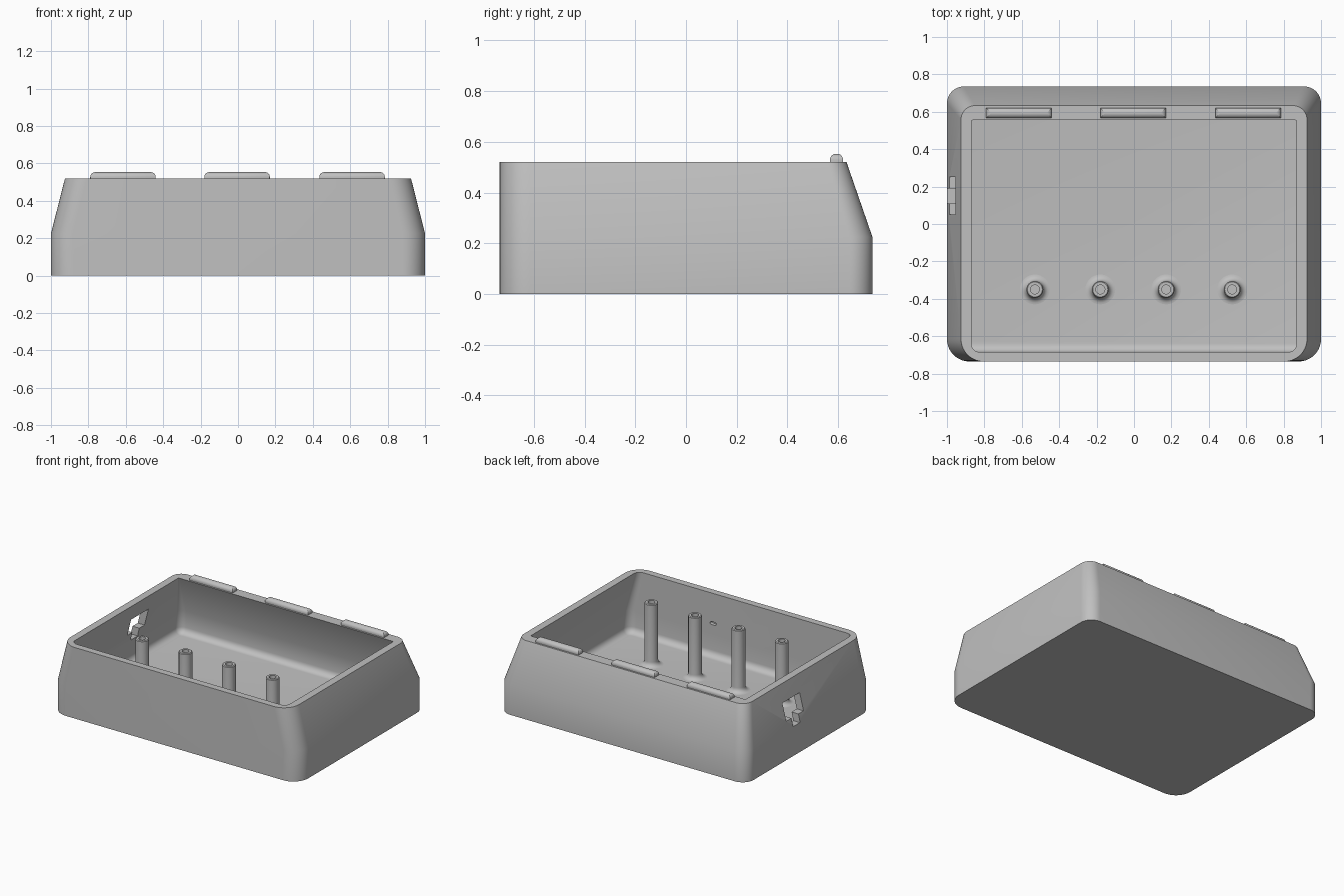
import bpy, bmesh, math

cube = bpy.data.objects.get("Cube")
if cube:
    bpy.data.objects.remove(cube, do_unlink=True)

grey = bpy.data.materials.new("plain grey")
grey.use_nodes = True
GREY = (0.53, 0.53, 0.53, 1)
grey.diffuse_color = GREY
grey.node_tree.nodes["Principled BSDF"].inputs["Base Color"].default_value = GREY


def loft(name, rings, smooth=True):
    """Skin a stack of equal-length rings and cap both ends."""
    bm = bmesh.new()
    loops = [[bm.verts.new(p) for p in ring] for ring in rings]
    n = len(loops[0])
    for a, b in zip(loops, loops[1:]):
        for i in range(n):
            j = (i + 1) % n
            bm.faces.new((a[i], a[j], b[j], b[i]))
    bm.faces.new(loops[0])
    bm.faces.new(loops[-1])
    bmesh.ops.recalc_face_normals(bm, faces=bm.faces)
    mesh = bpy.data.meshes.new(name)
    bm.to_mesh(mesh)
    bm.free()
    mesh.materials.append(grey)
    obj = bpy.data.objects.new(name, mesh)
    bpy.context.collection.objects.link(obj)
    if smooth:
        shade(obj)
    return obj


def select(obj):
    bpy.ops.object.select_all(action='DESELECT')
    obj.select_set(True)
    bpy.context.view_layer.objects.active = obj


def shade(obj):
    select(obj)
    bpy.ops.object.shade_smooth_by_angle(angle=math.radians(30))


def rounded(half_x, front, back, z, r_front, r_back, cx=0, steps=10):
    """Rounded rectangle ring with separate front and back corner radii."""
    ring = []
    corners = ((1, back, -1, r_back, 0), (-1, back, -1, r_back, 90),
               (-1, front, 1, r_front, 180), (1, front, 1, r_front, 270))
    for sx, y, sy, r, start in corners:
        for k in range(steps + 1):
            a = math.radians(start + 90 * k / steps)
            ring.append((cx + sx * (half_x - r) + r * math.cos(a),
                         y + sy * r + r * math.sin(a), z))
    return ring


def circle(x, y, r, z, n=32):
    return [(x + r * math.cos(math.tau * i / n),
             y + r * math.sin(math.tau * i / n), z) for i in range(n)]


def cut(target, cutter):
    cutter.hide_render = True
    mod = target.modifiers.new("cut", 'BOOLEAN')
    mod.operation = 'DIFFERENCE'
    mod.solver = 'EXACT'
    mod.object = cutter
    select(target)
    bpy.ops.object.modifier_apply(modifier=mod.name)
    bpy.data.objects.remove(cutter, do_unlink=True)


# Shell: outside wall, rim, inside wall and filleted floor
FLOOR, BEND, TOP = 0.06, 0.225, 0.52
rings = [rounded(1, -0.735, 0.735, 0, 0.12, 0.09),
         rounded(1, -0.735, 0.735, BEND, 0.12, 0.09),
         rounded(0.925, -0.735, 0.633, TOP, 0.12, 0.075),
         rounded(0.87, -0.685, 0.555, TOP, 0.045, 0.008),
         rounded(0.945, -0.685, 0.675, BEND, 0.06, 0.05)]
FILLET = 0.045
for k in range(7):
    a = math.radians(15 * k)
    inset = FILLET * (1 - math.cos(a))
    rings.append(rounded(0.945 - inset, -0.685 + inset, 0.675 - inset,
                         FLOOR + FILLET * (1 - math.sin(a)),
                         0.06 - inset, 0.05 - inset))
shell = loft("shell", rings, smooth=False)

# Port opening in the right wall: wide slot with a narrow notch below
half = ((0.10, 0.40), (0.10, 0.275), (0.04, 0.275), (0.04, 0.215))
outline = [(0.15 + w, z) for w, z in half] + [(0.15 - w, z) for w, z in reversed(half)]
cut(shell, loft("port_cutter", [[(x, y, z) for y, z in outline]
                                for x in (-1.1, -0.82)], smooth=False))

# Small blind slot on the inside of the front wall
slot = []
for side, start in ((1, -90), (-1, 90)):
    for k in range(9):
        a = math.radians(start + 180 * k / 8)
        slot.append((0.26 + side * 0.014 + 0.011 * math.cos(a), 0.3 + 0.011 * math.sin(a)))
cut(shell, loft("slot_cutter", [[(x, y, z) for x, z in slot]
                                for y in (-0.71, -0.66)], smooth=False))
shade(shell)

# Screw posts with flared feet and bored tops
for i, x in enumerate((-0.53, -0.18, 0.172, 0.525)):
    profile = [(0.08, FLOOR - 0.01)]
    for k in range(7):
        a = math.radians(15 * k)
        profile.append((0.045 + 0.035 * (1 - math.sin(a)),
                        FLOOR + 0.035 * (1 - math.cos(a))))
    profile += [(0.045, 0.51), (0.04, 0.515), (0.024, 0.515), (0.024, 0.2)]
    loft(f"post_{i + 1}", [circle(x, -0.35, r, z) for r, z in profile])

# Rounded hinge tabs along the back rim
for i, x in enumerate((-0.615, -0.005, 0.61)):
    rings = [rounded(0.175, 0.567, 0.62, TOP - 0.01, 0.002, 0.002, x, 2)]
    for k in range(7):
        a = math.radians(14 * k)
        inset = 0.025 * (1 - math.cos(a))
        rings.append(rounded(0.175 - inset, 0.567 + inset, 0.62 - inset,
                             TOP + 0.008 + 0.025 * math.sin(a), 0.001, 0.001, x, 2))
    loft(f"hinge_tab_{i + 1}", rings)
